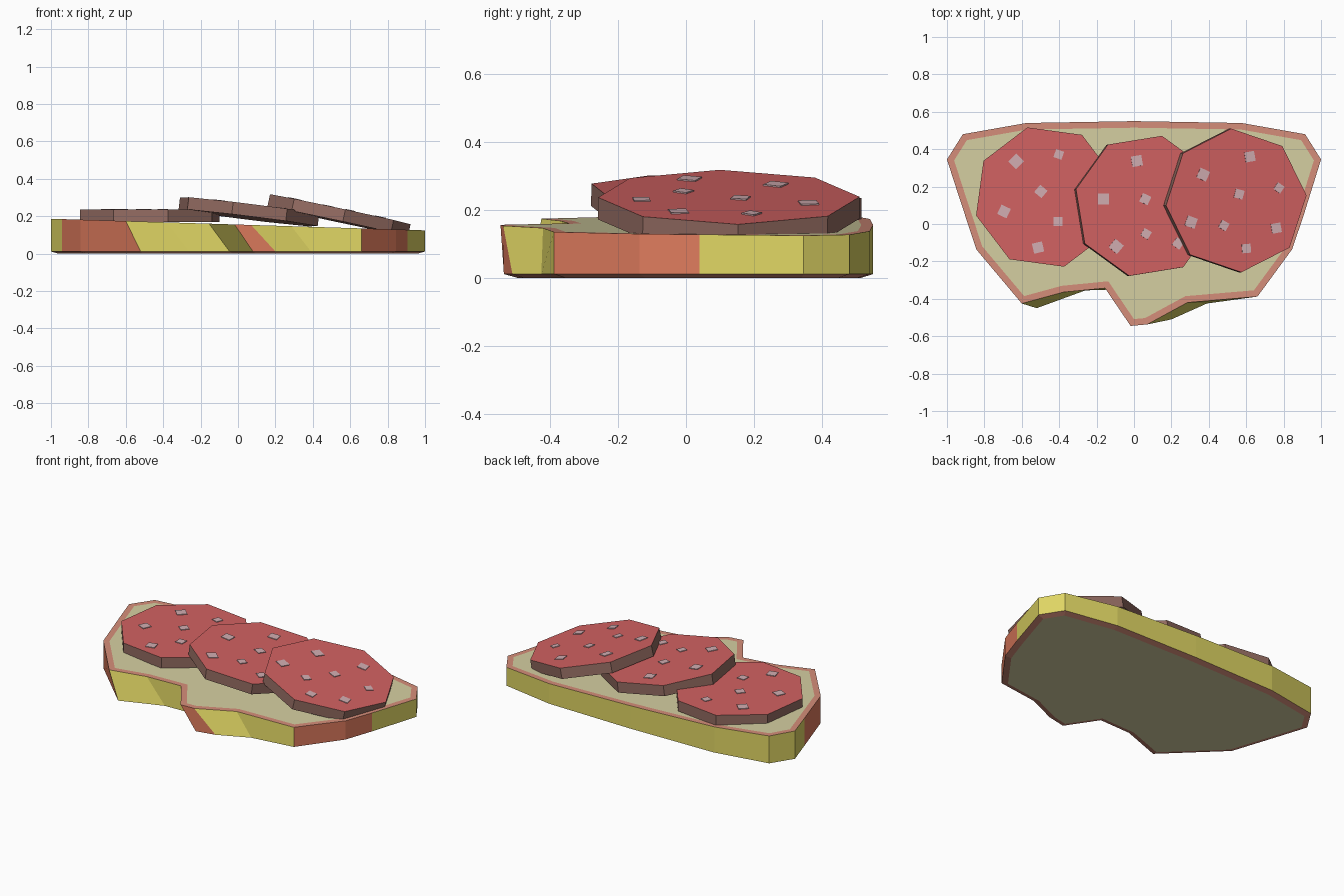
import bpy, bmesh, math
from mathutils import Matrix, Vector

if "Cube" in bpy.data.objects:
    bpy.data.objects.remove(bpy.data.objects["Cube"])


def material(name, rgb):
    lin = [((c / 255 + 0.055) / 1.055) ** 2.4 for c in rgb]
    m = bpy.data.materials.new(name)
    m.diffuse_color = (*lin, 1)
    m.use_nodes = True
    m.node_tree.nodes["Principled BSDF"].inputs["Base Color"].default_value = m.diffuse_color
    return m


CRUMB = material("crumb", (214, 208, 162))
RIM = material("crust rim", (214, 142, 122))
YELLOW = material("yellow crust", (224, 214, 100))
ORANGE = material("orange crust", (224, 124, 94))
MEAT = material("sausage meat", (210, 98, 98))
CASING = material("sausage casing", (148, 108, 98))
FAT = material("fat", (210, 174, 178))


def finish(name, bm, mats):
    me = bpy.data.meshes.new(name)
    bm.normal_update()
    bm.to_mesh(me)
    bm.free()
    for m in mats:
        me.materials.append(m)
    ob = bpy.data.objects.new(name, me)
    bpy.context.collection.objects.link(ob)
    return ob


def inset(pts, d):
    """Offset a counterclockwise outline inwards by d with mitred corners."""
    out = []
    for i, p in enumerate(pts):
        p = Vector(p)
        a = (p - Vector(pts[i - 1])).normalized()
        b = (Vector(pts[(i + 1) % len(pts)]) - p).normalized()
        na, nb = Vector((-a.y, a.x)), Vector((-b.y, b.x))
        out.append(p + (na + nb) * d / (1 + na.dot(nb)))
    return out


# Bread slice: counterclockwise outline with a bite at the front
top = [(1, .345), (.915, .48), (.575, .54), (0, .55), (-.575, .54), (-.915, .48),
       (-1, .345), (-.942, .165), (-.843, -.136), (-.6, -.425), (-.38, -.365),
       (-.155, -.343), (-.018, -.545), (.07, -.537), (.285, -.42),
       (.66, -.388), (.845, -.136), (.905, .04)]
bottom = list(top)
# the front edge slants sideways below the bite
bottom[9:15] = [(-.52, -.45), (-.26, -.355), (-.045, -.348),
                (.08, -.535), (.2, -.51), (.39, -.425)]
orange_sides = {7, 8, 12, 15, 16}


def build_bread():
    bm = bmesh.new()

    def ring(pts, z):
        return [bm.verts.new((x, y, z(x))) for x, y in pts]

    slope = lambda x: .155 - .031 * x
    rings = [ring(inset(bottom, .035), lambda x: 0), ring(bottom, lambda x: .011),
             ring(top, slope), ring(inset(top, .035), slope)]
    n = len(top)
    for level in range(3):
        for i in range(n):
            j = (i + 1) % n
            lo, hi = rings[level], rings[level + 1]
            f = bm.faces.new((lo[i], lo[j], hi[j], hi[i]))
            f.material_index = 1 if level != 1 else (3 if i in orange_sides else 2)
    bm.faces.new(rings[3])
    bm.faces.new(rings[0][::-1])
    finish("bread_slice", bm, [CRUMB, RIM, YELLOW, ORANGE])


build_bread()


def prism(bm, sides, radius, depth, z, phase, x=0, y=0):
    m = Matrix.Translation((x, y, z)) @ Matrix.Rotation(phase, 4, 'Z')
    bmesh.ops.create_cone(bm, cap_ends=True, segments=sides, radius1=radius,
                          radius2=radius, depth=depth, matrix=m)


# Sausage slices: centre of the top face, phase, tilts, fat specks (x, y, radius, turn)
slices = [
    ("left", (-.472, .144, .235), 14.8, 0, 0,
     [(-.63, .335, .042, 0), (-.402, .372, .032, 25), (-.498, .174, .036, 5),
      (-.695, .067, .039, 20), (-.406, .013, .034, 45), (-.513, -.126, .039, 58)]),
    ("middle", (.062, .097, .256), 31.6, 7, -1.5,
     [(.016, .337, .040, 55), (-.163, .133, .041, 45), (.06, .133, .035, 20),
      (-.096, -.12, .041, 5), (.064, -.052, .032, 15), (.235, -.104, .034, 10)]),
    ("right", (.547, .126, .237), 4, 12, -.7,
     [(.37, .264, .040, 20), (.62, .36, .038, 55), (.562, .16, .034, 30),
      (.775, .193, .031, 10), (.305, .01, .040, 25), (.48, -.008, .032, 15),
      (.76, -.022, .037, 55), (.6, -.131, .034, 50)]),
]
THICK = .066
for side, centre, phase, tilt_y, tilt_x, specks in slices:
    place = (Matrix.Translation(centre) @ Matrix.Rotation(math.radians(tilt_y), 4, 'Y')
             @ Matrix.Rotation(math.radians(tilt_x), 4, 'X'))
    # octagonal slice with a red top face
    bm = bmesh.new()
    prism(bm, 8, .385, THICK, -THICK / 2, math.radians(phase))
    bm.normal_update()
    for f in bm.faces:
        f.material_index = 1 if f.normal.z > .5 else 0
    finish(side + "_sausage_slice", bm, [CASING, MEAT]).matrix_world = place
    # thin fat plates
    bm = bmesh.new()
    for x, y, r, turn in specks:
        prism(bm, 4, r, .006, .001, math.radians(turn),
              (x - centre[0]) / math.cos(math.radians(tilt_y)), y - centre[1])
    finish(side + "_fat_specks", bm, [FAT]).matrix_world = place
